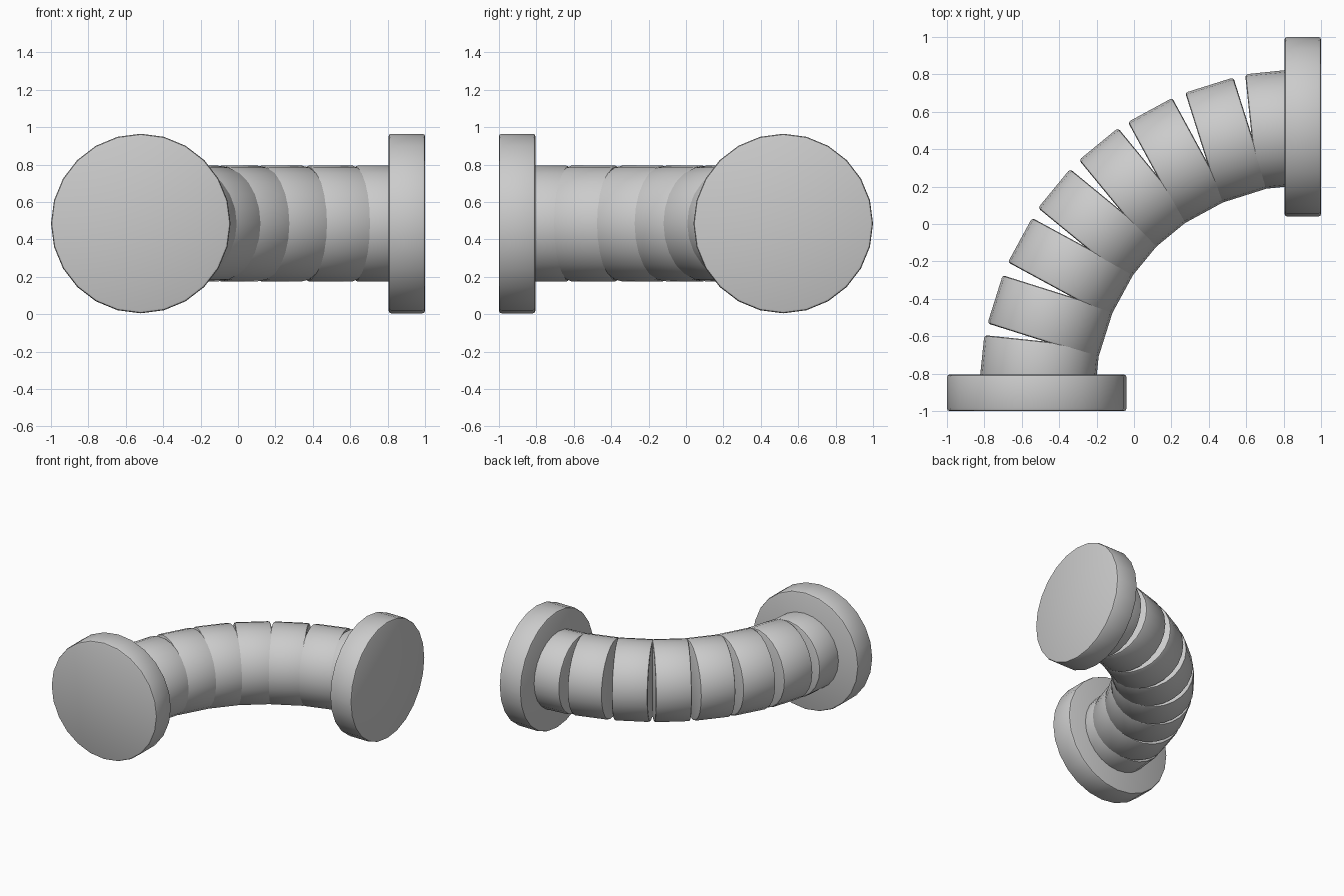
import bpy
from math import radians

if "Cube" in bpy.data.objects:
    bpy.data.objects.remove(bpy.data.objects["Cube"])

AXIS_Z = 0.485


def disc(name, x, y, tilt, radius, length, bevel):
    """Bevelled solid cylinder lying flat; tilt turns its axis from +y towards +x."""
    bpy.ops.mesh.primitive_cylinder_add(
        vertices=24, radius=radius, depth=length, location=(x, y, AXIS_Z),
        rotation=(radians(-90), 0, radians(-tilt)))
    ob = bpy.context.object
    ob.name = name
    mod = ob.modifiers.new("rim_bevel", 'BEVEL')
    mod.width = bevel
    mod.segments = 2
    mod.limit_method = 'ANGLE'
    mod.angle_limit = radians(40)
    bpy.ops.object.modifier_apply(modifier=mod.name)
    bpy.ops.object.shade_smooth_by_angle(angle=radians(35))
    return ob


def mirrored_pair(name, x, y, tilt, radius, length, bevel):
    """One part plus its twin across the elbow's diagonal."""
    disc(name + "_front", x, y, tilt, radius, length, bevel)
    disc(name + "_right", -y, -x, 90 - tilt, radius, length, bevel)


# End flanges
mirrored_pair("flange", -0.52, -0.9025, 0, 0.48, 0.195, 0.014)

# Overlapping pipe segments fanned around the bend: x, y, tilt
segments = [
    (-0.506, -0.761, 6.0),
    (-0.447, -0.496, 17.5),
    (-0.337, -0.234, 28.5),
    (-0.188, -0.007, 39.4),
]
for i, (x, y, tilt) in enumerate(segments, 1):
    mirrored_pair(f"pipe_segment_{i}", x, y, tilt, 0.31, 0.27, 0.014)
